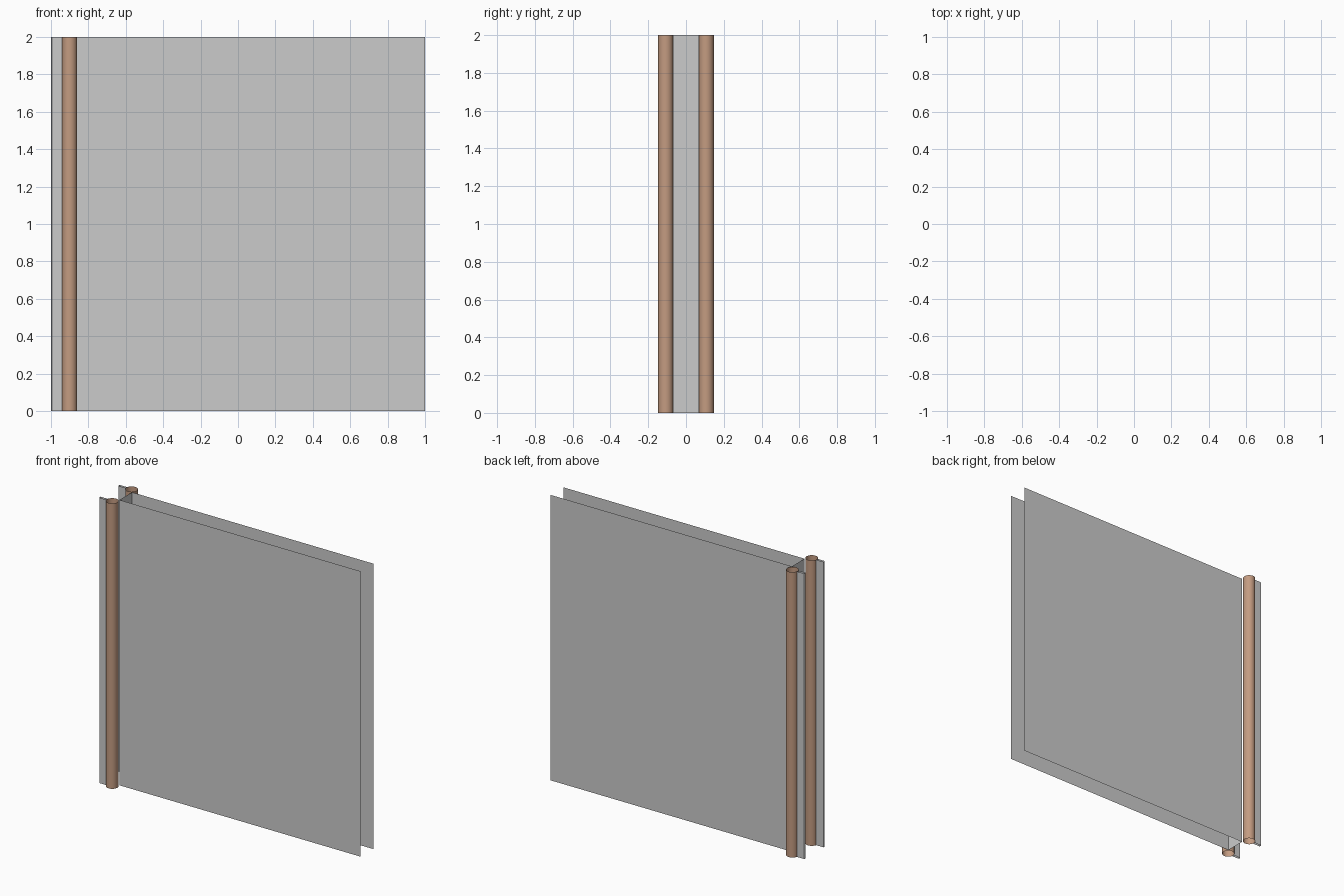
import bpy
import math

if "Cube" in bpy.data.objects:
    bpy.data.objects.remove(bpy.data.objects["Cube"])

HEIGHT = 2.0
PANEL_Y = 0.07      # half the gap between the two panels
POST_Y = 0.107      # post and fin offset from the centre plane
POST_X, POST_R = -0.9, 0.04
WEB_X = -0.87

brown = bpy.data.materials.new("brown")
brown.diffuse_color = (0.55, 0.33, 0.22, 1.0)
brown.use_nodes = True
brown.node_tree.nodes["Principled BSDF"].inputs["Base Color"].default_value = brown.diffuse_color


def extrude_profile(name, points, closed=False, material=None, smooth=False):
    """Sweep a plan outline straight up as an open, uncapped sheet."""
    n = len(points)
    verts = [(x, y, z) for z in (0.0, HEIGHT) for x, y in points]
    spans = n if closed else n - 1
    faces = [(i, (i + 1) % n, (i + 1) % n + n, i + n) for i in range(spans)]
    mesh = bpy.data.meshes.new(name)
    mesh.from_pydata(verts, [], faces)
    obj = bpy.data.objects.new(name, mesh)
    bpy.context.collection.objects.link(obj)
    if material:
        mesh.materials.append(material)
    if smooth:
        mesh.shade_smooth()
    return obj


# Two large panels joined by a narrow web at the left end
extrude_profile("double_panel", [(1.0, -PANEL_Y), (WEB_X, -PANEL_Y),
                                 (WEB_X, PANEL_Y), (1.0, PANEL_Y)])

for side, label in ((-1, "front"), (1, "back")):
    y = side * POST_Y

    # Round hollow post against the panel
    circle = []
    for i in range(32):
        a = 2 * math.pi * i / 32
        circle.append((POST_X + POST_R * math.cos(a), y + POST_R * math.sin(a)))
    extrude_profile(label + "_post", circle, True, brown, True)

    # Thin fin reaching from the post to the outer edge
    extrude_profile(label + "_fin", [(POST_X - POST_R, y - 0.008), (-0.995, y - 0.008),
                                     (-1.0, y), (-0.995, y + 0.008),
                                     (POST_X - POST_R, y + 0.008)])
